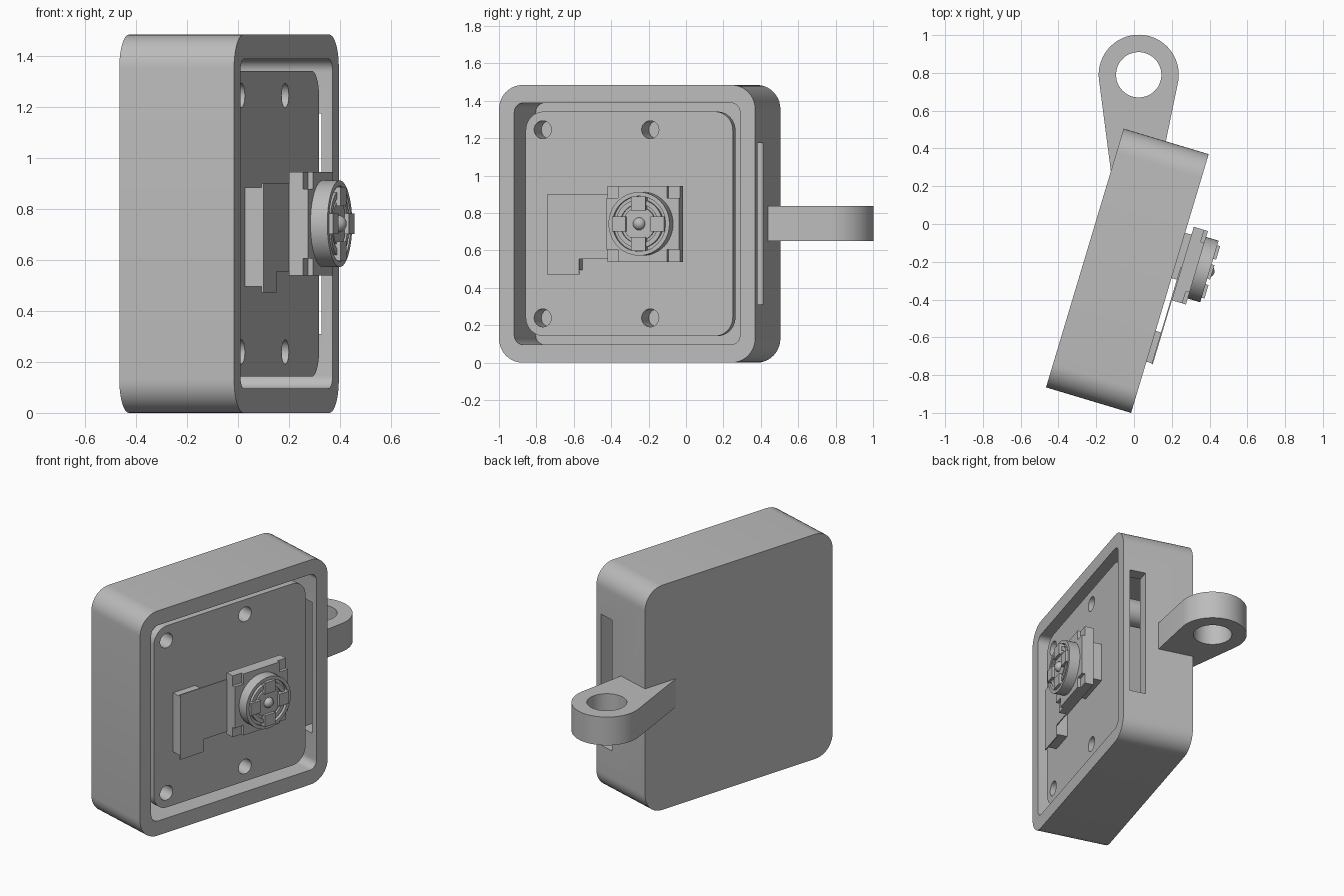
import bpy, bmesh, math
from mathutils import Matrix, Vector

if "Cube" in bpy.data.objects:
    bpy.data.objects.remove(bpy.data.objects["Cube"], do_unlink=True)

GREY = (0.5, 0.5, 0.5, 1)
mat = bpy.data.materials.new("plain_grey")
mat.use_nodes = True
mat.diffuse_color = GREY
mat.node_tree.nodes["Principled BSDF"].inputs["Base Color"].default_value = GREY

# Housing frame: local x points out of the open face, local y runs along it
FRAME = Matrix.Translation((-0.035, -0.2475, 0)) @ Matrix.Rotation(math.radians(-16.7), 4, 'Z')
MID = 0.742
LENS = (0.121, MID)


def prism(name, points, low, high, world=False):
    """Extrude a profile: (y, z) along local x, or (x, y) along world z."""
    bm = bmesh.new()
    place = (lambda p, d: (p[0], p[1], d)) if world else (lambda p, d: (d, p[0], p[1]))
    face = bm.faces.new([bm.verts.new(place(p, low)) for p in points])
    extruded = bmesh.ops.extrude_face_region(bm, geom=[face])["geom"]
    shift = Vector((0, 0, high - low)) if world else Vector((high - low, 0, 0))
    bmesh.ops.translate(bm, vec=shift, verts=[g for g in extruded if isinstance(g, bmesh.types.BMVert)])
    bmesh.ops.recalc_face_normals(bm, faces=bm.faces)
    return finish(name, bm, Matrix() if world else FRAME)


def finish(name, bm, matrix):
    mesh = bpy.data.meshes.new(name)
    bm.to_mesh(mesh)
    bm.free()
    mesh.materials.append(mat)
    obj = bpy.data.objects.new(name, mesh)
    bpy.context.collection.objects.link(obj)
    obj.matrix_world = matrix
    return obj


def arc(center, radius, start=0, end=360, steps=48):
    count = steps if end - start == 360 else steps + 1
    angles = [math.radians(start + (end - start) * i / steps) for i in range(count)]
    return [(center[0] + radius * math.cos(a), center[1] + radius * math.sin(a)) for a in angles]


def rect(y0, y1, z0, z1):
    return [(y0, z0), (y1, z0), (y1, z1), (y0, z1)]


def rounded(half_y, half_z, radius):
    points = []
    for quarter, (sy, sz) in enumerate([(1, 1), (-1, 1), (-1, -1), (1, -1)]):
        center = (sy * (half_y - radius), MID + sz * (half_z - radius))
        points += arc(center, radius, quarter * 90, quarter * 90 + 90, 10)
    return points


def cut(target, cutters):
    for cutter in cutters:
        mod = target.modifiers.new("cut", 'BOOLEAN')
        mod.operation, mod.solver, mod.object = 'DIFFERENCE', 'EXACT', cutter
        bpy.context.view_layer.objects.active = target
        bpy.ops.object.modifier_apply(modifier=mod.name)
        bpy.data.objects.remove(cutter, do_unlink=True)
    return target


parts = []

# Hollow housing with a slot in its end wall
parts.append(cut(prism("housing", rounded(0.715, MID, 0.13), -0.235, 0.235), [
    prism("cavity_cutter", rounded(0.63, 0.646, 0.05), -0.165, 0.3),
    prism("slot_cutter", rect(0.6, 0.8, 0.31, 1.175), 0.085, 0.19)]))

# Mounting plate with four screw holes, each on a standoff
screws = [(y, MID + s * 0.503) for y in (-0.483, 0.117) for s in (-1, 1)]
parts.append(cut(prism("mounting_plate", rounded(0.578, 0.6, 0.1), 0.145, 0.195),
                 [prism("screw_cutter", arc(p, 0.048), 0.1, 0.25) for p in screws]))
for p in screws:
    parts.append(cut(prism("standoff", arc(p, 0.085), -0.17, 0.145),
                     [prism("bore_cutter", arc(p, 0.048), 0.06, 0.2)]))

# Ribbon cable with its connector
parts.append(prism("connector", rect(-0.432, -0.262, 0.495, 0.885), 0.193, 0.265))
ribbon = [(-0.436, 0.472), (-0.258, 0.472), (-0.258, 0.555), (0.1, 0.555), (0.1, 0.9), (-0.436, 0.9)]
parts.append(prism("ribbon", ribbon, 0.264, 0.271))

# Camera body with a cross-shaped raised face
y, z = LENS
parts.append(prism("camera_mount", rect(0.03, 0.28, 0.61, 0.87), 0.193, 0.272))
parts.append(prism("camera_base", rect(y - 0.203, y + 0.203, z - 0.203, z + 0.203), 0.27, 0.328))
a, b = 0.203, 0.137
cross = [(a, -b), (a, b), (b, b), (b, a), (-b, a), (-b, b),
         (-a, b), (-a, -b), (-b, -b), (-b, -a), (b, -a), (b, -b)]
parts.append(prism("camera_face", [(y + p, z + q) for p, q in cross], 0.327, 0.348))

# Lens barrel with stepped rings, four grip tabs and a domed glass
parts.append(cut(prism("lens_barrel", arc(LENS, 0.17), 0.347, 0.417),
                 [prism("barrel_cutter", arc(LENS, 0.148), 0.395, 0.5)]))
parts.append(cut(prism("lens_ring", arc(LENS, 0.13), 0.39, 0.417),
                 [prism("ring_cutter", arc(LENS, 0.105), 0.403, 0.5)]))
parts.append(prism("lens_hub", arc(LENS, 0.09), 0.39, 0.415))
for sy, sz in ((1, 0), (-1, 0), (0, 1), (0, -1)):
    tab = [(0.07, -0.04), (0.145, -0.04), (0.145, 0.04), (0.07, 0.04)]
    tab = [(y + p * sy - q * sz, z + p * sz + q * sy) for p, q in tab]
    parts.append(prism("grip_tab", tab, 0.39, 0.433))
bm = bmesh.new()
bmesh.ops.create_uvsphere(bm, u_segments=24, v_segments=12, radius=0.034)
parts.append(finish("lens_glass", bm, FRAME @ Matrix.Translation((0.41, y, z))))

# Tapered hanging lug with an eye
eye = (0.025, 0.79)
outline = arc(eye, 0.212, -9, 187, 40) + [(-0.12, 0.26), (-0.03, 0.47), (0.165, 0.42)]
parts.append(cut(prism("hanging_lug", outline, 0.65, 0.837, True),
                 [prism("eye_cutter", arc(eye, 0.12), 0.5, 1, True)]))

# Smooth curves, crisp edges
bpy.ops.object.select_all(action='DESELECT')
for obj in parts:
    obj.select_set(True)
bpy.context.view_layer.objects.active = parts[0]
bpy.ops.object.shade_smooth_by_angle(angle=math.radians(30))
